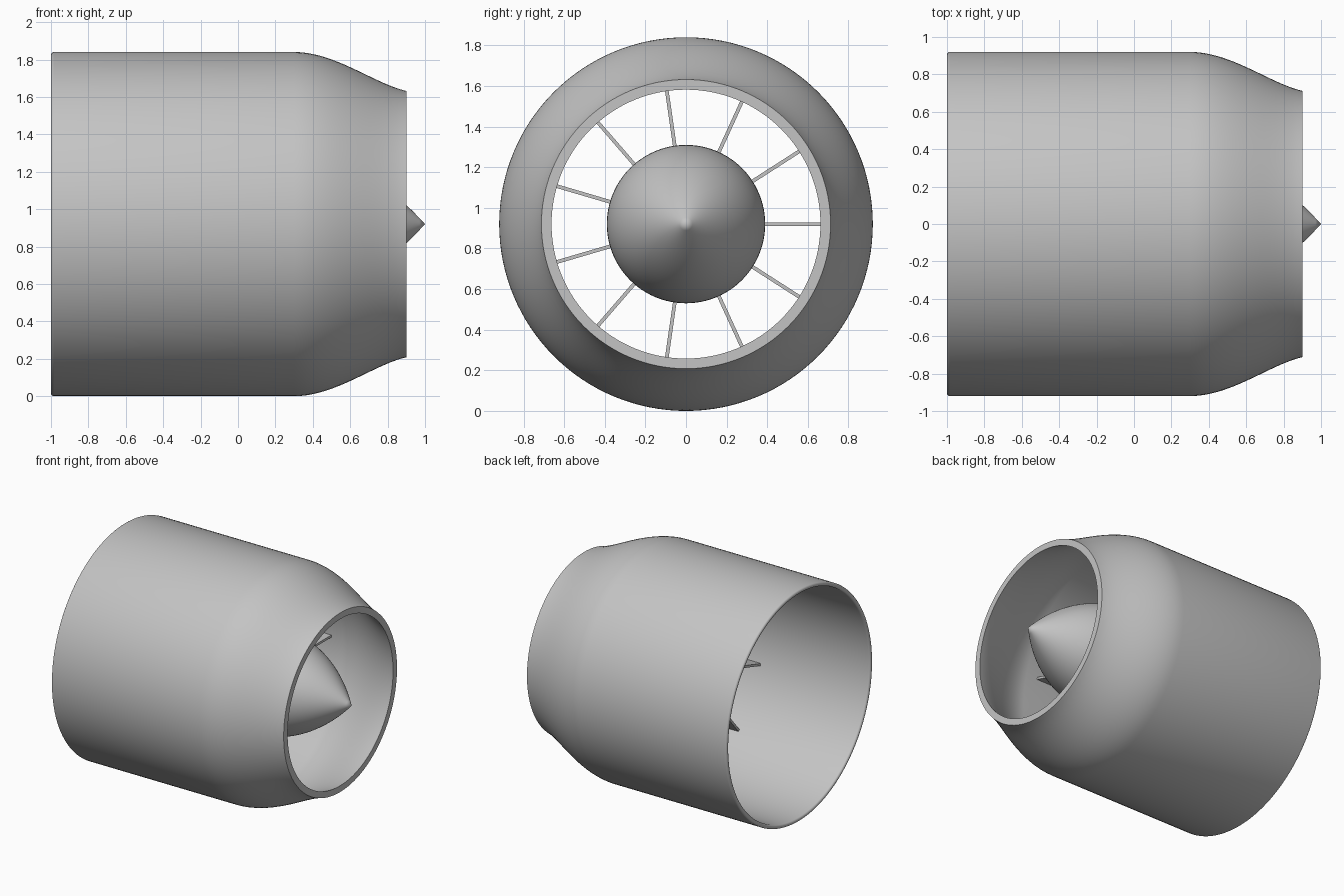
import bpy, bmesh, math
from mathutils import Matrix, Vector
from mathutils.geometry import interpolate_bezier

if "Cube" in bpy.data.objects:
    bpy.data.objects.remove(bpy.data.objects["Cube"], do_unlink=True)

AXIS_Z = 0.92
VANES = 11

metal = bpy.data.materials.new("grey_metal")
metal.use_nodes = True
grey = (0.55, 0.55, 0.55, 1)
metal.diffuse_color = grey
metal.node_tree.nodes["Principled BSDF"].inputs["Base Color"].default_value = grey


def finish(bm, name):
    """Turn a bmesh into a smooth-shaded object on the engine axis."""
    bmesh.ops.remove_doubles(bm, verts=bm.verts, dist=1e-5)
    bmesh.ops.recalc_face_normals(bm, faces=bm.faces)
    mesh = bpy.data.meshes.new(name)
    bm.to_mesh(mesh)
    bm.free()
    mesh.materials.append(metal)
    obj = bpy.data.objects.new(name, mesh)
    bpy.context.collection.objects.link(obj)
    obj.location.z = AXIS_Z
    bpy.ops.object.select_all(action='DESELECT')
    obj.select_set(True)
    bpy.context.view_layer.objects.active = obj
    bpy.ops.object.shade_smooth_by_angle(angle=math.radians(35))
    return obj


def lathe(profile, name, steps=128):
    """Spin (x, radius) points around the x axis."""
    bm = bmesh.new()
    verts = [bm.verts.new((x, 0, r)) for x, r in profile]
    edges = [bm.edges.new(pair) for pair in zip(verts, verts[1:])]
    bmesh.ops.spin(bm, geom=verts + edges, cent=(0, 0, 0), axis=(1, 0, 0),
                   angle=math.tau, steps=steps, use_duplicate=False)
    return finish(bm, name)


def curve(points, count=20):
    knots = [Vector((x, r, 0)) for x, r in points]
    return [(p.x, p.y) for p in interpolate_bezier(*knots, count)]


# Nacelle shell: outer skin, exit lip, inner duct, rounded intake lip
outer = curve([(0.3, 0.92), (0.52, 0.92), (0.73, 0.75), (0.9, 0.712)])
inner = curve([(0.3, 0.887), (0.5, 0.887), (0.71, 0.71), (0.9, 0.662)])
lip = [(-0.984 - 0.016 * math.sin(a), 0.9035 + 0.0165 * math.cos(a))
       for a in (math.pi * i / 8 for i in range(9))]
lathe(lip[::-1] + outer + inner[::-1] + [lip[-1]], "nacelle_shell")

# Centre body: flat front, straight drum, pointed tail cone
cone = [(1 - s, 1.1 * s - 0.776 * s * s)
        for s in (0.708 * i / 24 for i in range(25))]
lathe(cone + [(-0.06, 0.39), (-0.06, 0)], "tail_cone", 96)

# Radial guide vanes between the centre body and the duct
bm = bmesh.new()
for i in range(VANES):
    turn = Matrix.Rotation(math.tau * i / VANES, 4, 'X')
    place = Matrix.Translation((0.07, 0.63, 0)) @ Matrix.Diagonal((0.26, 0.53, 0.018, 1))
    bmesh.ops.create_cube(bm, size=1, matrix=turn @ place)
finish(bm, "guide_vanes")
